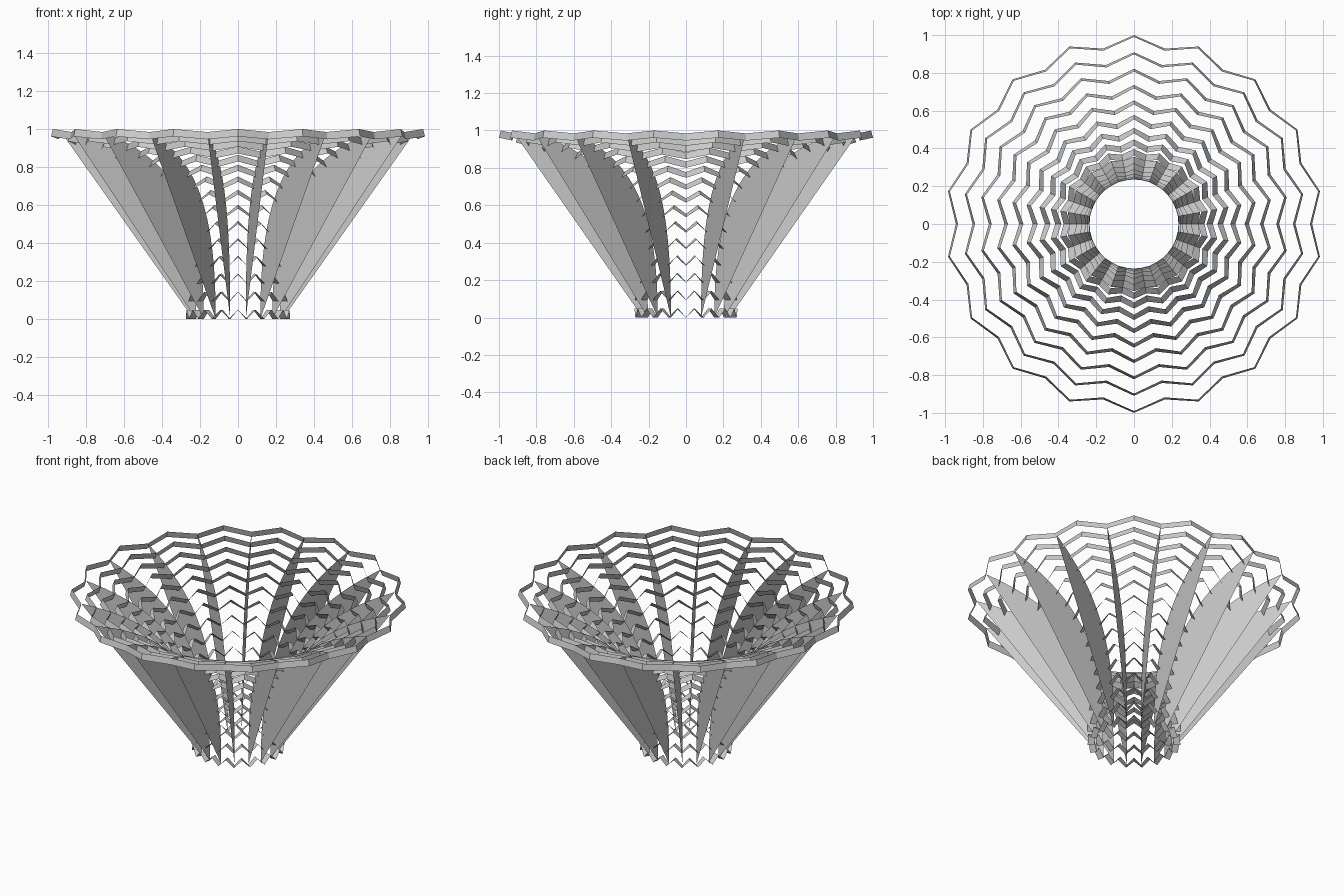
import bpy, bmesh, math
from mathutils import Vector, geometry

cube = bpy.data.objects.get("Cube")
if cube:
    bpy.data.objects.remove(cube, do_unlink=True)

FOLDS = 18          # zigzag folds around each ring, one fin per inward fold
RINGS = 15
WIDTH = 0.04        # ring depth, square to the flared profile

grey = bpy.data.materials.new("light_grey")
grey.use_nodes = True
grey.diffuse_color = (0.6, 0.6, 0.6, 1)
grey.node_tree.nodes["Principled BSDF"].inputs["Base Color"].default_value = (0.6, 0.6, 0.6, 1)

# Trumpet profile as (radius, 0, height), measured by arc length
curve = geometry.interpolate_bezier(
    Vector((0.235, 0, 0)), Vector((0.235, 0, 0.58)),
    Vector((0.435, 0, 0.86)), Vector((0.99, 0, 1)), 400)
lengths = [0.0]
for a, b in zip(curve, curve[1:]):
    lengths.append(lengths[-1] + (b - a).length)
TOTAL = lengths[-1]


def on_profile(s):
    """Point and outward normal at arc length s."""
    i = 0
    while i < len(curve) - 2 and lengths[i + 1] < s:
        i += 1
    step = curve[i + 1] - curve[i]
    f = (s - lengths[i]) / (lengths[i + 1] - lengths[i])
    t = step.normalized()
    return curve[i] + step * f, Vector((t.z, 0, -t.x))


def spin(p, angle):
    return (p.x * math.cos(angle), p.x * math.sin(angle), p.z)


def make_object(name, bm):
    mesh = bpy.data.meshes.new(name)
    bm.to_mesh(mesh)
    bm.free()
    mesh.materials.append(grey)
    obj = bpy.data.objects.new(name, mesh)
    bpy.context.collection.objects.link(obj)


TOP_FOLD = 0.06
LAST = TOTAL - TOP_FOLD     # inward fold of the top ring

# Zigzag rings: outward folds sit further along the profile
for k in range(RINGS):
    u = k / (RINGS - 1)
    s = LAST * u
    amplitude = 0.048 + (TOP_FOLD - 0.048) * u
    bm = bmesh.new()
    pairs = []
    for i in range(2 * FOLDS):
        p, n = on_profile(s + amplitude * (i % 2))
        angle = math.pi * i / FOLDS
        pairs.append([bm.verts.new(spin(q, angle)) for q in (p, p + n * WIDTH)])
    for i, (a, b) in enumerate(pairs):
        c, d = pairs[(i + 1) % len(pairs)]
        bm.faces.new((a, c, d, b))
    make_object(f"zigzag_ring_{k + 1}", bm)

# Radial fins: curved inner edge, straight outer edge
STEPS = 28
outline = [on_profile(LAST * i / STEPS)[0] for i in range(STEPS + 1)]
for k in range(FOLDS):
    bm = bmesh.new()
    bm.faces.new([bm.verts.new(spin(p, math.tau * k / FOLDS)) for p in outline])
    make_object(f"radial_fin_{k + 1}", bm)
